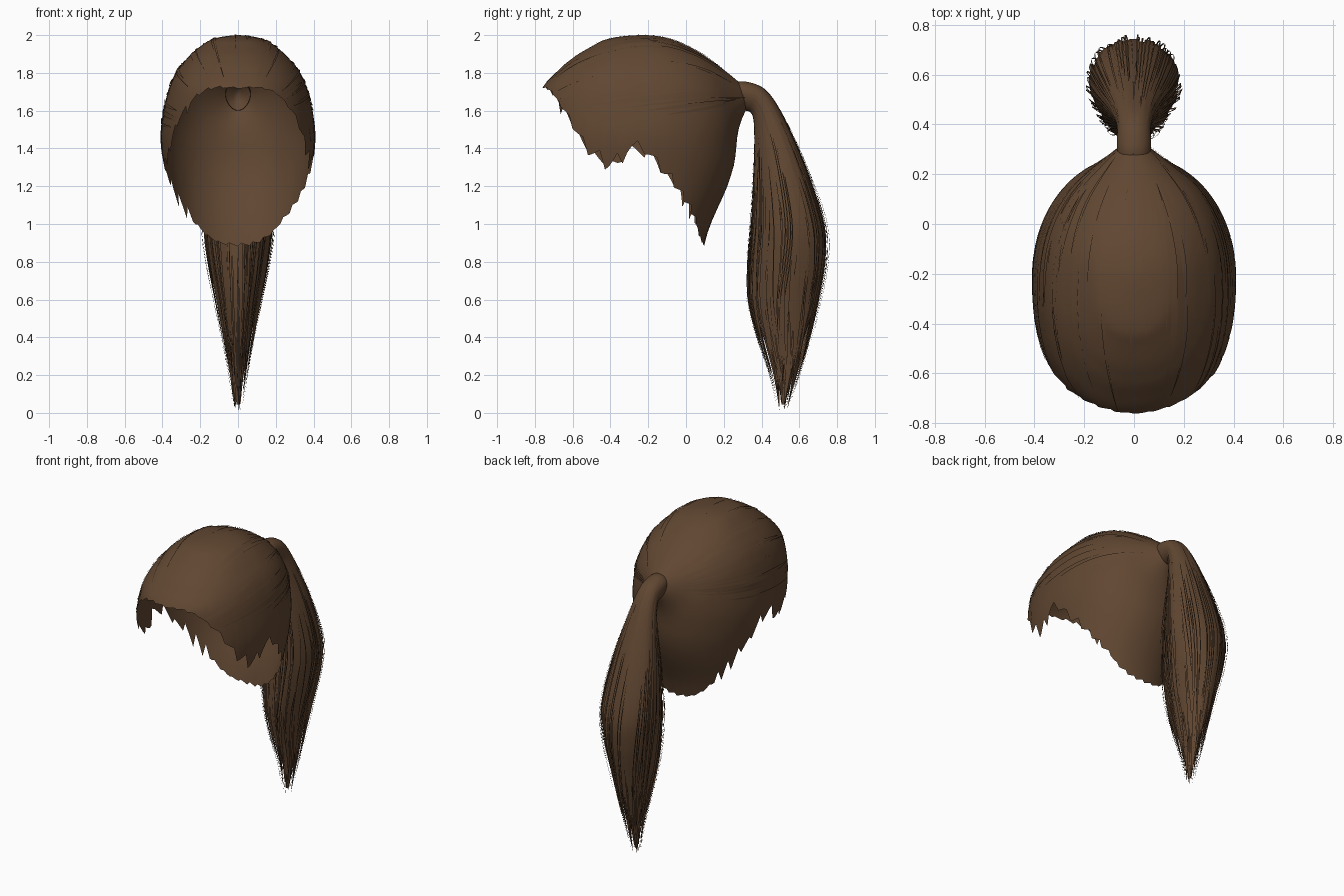
import bpy
import bmesh
import random
from math import sin, cos, pi, radians, copysign, sqrt
from mathutils import Vector
from mathutils.bvhtree import BVHTree

random.seed(4)
default_cube = bpy.data.objects.get("Cube")
if default_cube:
    bpy.data.objects.remove(default_cube, do_unlink=True)

# One flat brown for all the hair
brown = bpy.data.materials.new("chestnut brown hair")
brown.use_nodes = True
hair_colour = (0.118, 0.062, 0.031, 1)
brown.diffuse_color = hair_colour
shader = brown.node_tree.nodes["Principled BSDF"]
shader.inputs["Base Color"].default_value = hair_colour
shader.inputs["Roughness"].default_value = 0.8


def spline(rows, u):
    """Smooth interpolation through a list of equal-length tuples."""
    u = min(max(u, 0), len(rows) - 1.0001)
    i = int(u)
    t = u - i
    a, b, c, d = (rows[min(max(i + k, 0), len(rows) - 1)] for k in (-1, 0, 1, 2))
    return [q + t * (r - p + t * (2 * p - 5 * q + 4 * r - s + t * (3 * (q - r) + s - p))) / 2
            for p, q, r, s in zip(a, b, c, d)]


def lookup(keys, rows, value):
    """Spline lookup of rows by an ascending key."""
    for i in range(len(keys) - 1):
        if value <= keys[i + 1]:
            return spline(rows, i + (value - keys[i]) / (keys[i + 1] - keys[i]))
    return list(rows[-1])


def finish(name, bm, smooth_angle=60):
    mesh = bpy.data.meshes.new(name)
    bm.to_mesh(mesh)
    bm.free()
    mesh.materials.append(brown)
    obj = bpy.data.objects.new(name, mesh)
    bpy.context.collection.objects.link(obj)
    bpy.ops.object.select_all(action="DESELECT")
    obj.select_set(True)
    bpy.context.view_layer.objects.active = obj
    bpy.ops.object.shade_smooth_by_angle(angle=radians(smooth_angle))


def grid(bm, rows, closed=False):
    """Skin a list of point rows with quads."""
    verts = [[bm.verts.new(p) for p in row] for row in rows]
    for r0, r1 in zip(verts, verts[1:]):
        n = len(r0)
        for j in range(n if closed else n - 1):
            k = (j + 1) % n
            bm.faces.new((r0[j], r1[j], r1[k], r0[k]))
    return verts


# Scalp cap: height, front reach, back reach, half width
MID_Y = -0.22
sections = [(2.0, -0.22, -0.22, 0.0), (1.98, -0.41, -0.09, 0.13),
            (1.94, -0.50, 0.01, 0.2), (1.87, -0.61, 0.125, 0.275),
            (1.8, -0.69, 0.2, 0.33), (1.72, -0.76, 0.25, 0.365),
            (1.6, -0.78, 0.275, 0.395), (1.45, -0.78, 0.27, 0.41),
            (1.25, -0.75, 0.235, 0.385), (0.88, -0.7, 0.095, 0.33)]
depth_keys = [sqrt(2 - s[0]) for s in sections]

# Hairline height by angle from the forehead round to the nape
line_angles = [0, 18, 32, 46, 57, 70, 77, 84, 93, 103, 118, 133, 150, 165, 180]
line_heights = [(h,) for h in (1.72, 1.72, 1.68, 1.58, 1.44, 1.33, 1.33, 1.4,
                               1.37, 1.27, 1.15, 1.05, 0.95, 0.9, 0.89)]


def cap_point(phi, z):
    _, front, back, width = lookup(depth_keys, sections, sqrt(max(2 - z, 0)))
    power = 0.88 if cos(phi) > 0 else 0.96
    c = copysign(abs(cos(phi)) ** power, cos(phi))
    s = copysign(abs(sin(phi)) ** power, sin(phi))
    reach = (MID_Y - front) if c > 0 else (back - MID_Y)
    p = Vector((width * s, MID_Y - reach * c, z))
    # Pull the hair back into the tie
    if p.y > 0:
        d = Vector((p.x, (p.z - 1.68) * 0.95)).length
        p.y += 0.1 * max(0, 1 - d / 0.21) ** 2
    return p


SEGMENTS, ROWS = 144, 30
columns = []
for j in range(SEGMENTS):
    phi = 2 * pi * j / SEGMENTS
    degrees = abs((phi + pi) % (2 * pi) - pi) * 180 / pi
    edge = lookup(line_angles, line_heights, degrees)[0]
    # Chunky saw-tooth tufts along the sides
    if j % 4 == 0:
        tuft = random.uniform(0.01, 0.05)
    ragged = 1 if 38 < degrees < 140 else 0.2
    edge += ragged * tuft * ((j % 4) / 1.5 - 1)
    columns.append([cap_point(phi, 2 - (2 - edge) * (i / ROWS) ** 1.8)
                    for i in range(1, ROWS + 1)])
bm = bmesh.new()
rings = grid(bm, list(zip(*columns)), closed=True)
crown = bm.verts.new((0, MID_Y, 2))
for j in range(SEGMENTS):
    bm.faces.new((crown, rings[0][j], rings[0][(j + 1) % SEGMENTS]))
bmesh.ops.recalc_face_normals(bm, faces=bm.faces)
cap_tree = BVHTree.FromBMesh(bm)
finish("scalp_cap", bm)

# Swept strands lying just above the cap, converging on the tie
heart = Vector((0, -0.22, 1.6))
tie_direction = Vector((0, 0.5, 0.06)).normalized()
bm = bmesh.new()
for n in range(64):
    lean = random.uniform(-1.75, 1.75)
    side = Vector((sin(lean), 0, cos(lean)))
    start = random.uniform(0.1, 0.6)
    stop = random.uniform(start + 0.2, 0.97)
    half = random.uniform(0.004, 0.012)
    lift = random.uniform(1.004, 1.014)
    rows = []
    for i in range(15):
        t = i / 14
        sweep = pi * (start + (stop - start) * t)
        ray = side * sin(sweep) - tie_direction * cos(sweep)
        hit = cap_tree.ray_cast(heart, ray)[0]
        if hit is None:
            continue
        p = heart + (hit - heart) * lift
        across = tie_direction.cross(side) * half * sin(pi * (0.04 + 0.92 * t))
        rows.append((p - across, p + across))
    if len(rows) > 2:
        grid(bm, rows)
finish("swept_strands", bm)

# Ponytail stations: inner y, z, outer y, z, half width
stations = [(0.27, 1.6, 0.25, 1.75, 0.07), (0.31, 1.6, 0.32, 1.755, 0.074),
            (0.35, 1.575, 0.425, 1.71, 0.075), (0.36, 1.46, 0.52, 1.57, 0.1),
            (0.355, 1.25, 0.64, 1.3, 0.155), (0.345, 1.0, 0.735, 1.0, 0.19),
            (0.33, 0.8, 0.74, 0.8, 0.17), (0.33, 0.6, 0.705, 0.6, 0.13),
            (0.375, 0.4, 0.66, 0.4, 0.09), (0.44, 0.2, 0.605, 0.2, 0.055),
            (0.485, 0.0, 0.54, 0.0, 0.028)]
LAST = len(stations) - 1


def tail_point(u, angle, scale=1.0):
    """Point on the egg-shaped ponytail section, narrower toward the head."""
    yi, zi, yo, zo, width = spline(stations, u)
    inner, outer = Vector((0, yi, zi)), Vector((0, yo, zo))
    centre, half = (inner + outer) / 2, (outer - inner) / 2
    egg = 0.93 + 0.15 * cos(angle)
    return centre + scale * (half * cos(angle) + Vector((width * egg * sin(angle), 0, 0)))


# Grooved core of the ponytail, thinning to a point
bm = bmesh.new()
SIDES = 72
grooves = [random.uniform(-1, 0) for _ in range(SIDES)]
rows = []
for i in range(61):
    u = LAST * 0.97 * i / 60
    depth = 0.06 * min(1, max(0, u - 1.5))
    scale = 0.98 - 0.85 * max(0, (u - 6) / 4) ** 2
    rows.append([tail_point(u, 2 * pi * j / SIDES, scale * (1 + depth * grooves[j]))
                 for j in range(SIDES)])
grid(bm, rows, closed=True)
bmesh.ops.recalc_face_normals(bm, faces=bm.faces)
finish("ponytail_core", bm)


def tail_strands(name, count, thickness, spread, starts, ends):
    """Tapered ribbons running down the ponytail."""
    bm = bmesh.new()
    for n in range(count):
        angle = 2 * pi * (n + random.random()) / count
        first = random.uniform(*starts)
        end = random.uniform(*ends)
        scale = random.uniform(*spread)
        drift = random.uniform(-0.25, 0.25)
        rows = []
        for i in range(25):
            t = i / 24
            u = first + (end - first) * t
            a = angle + drift * t * t
            s = 0.97 + (scale - 0.97) * min(1, 3 * t)
            w = thickness * min(1, 0.3 + 4 * t, 3.5 * (1 - t) + 0.02)
            rows.append((tail_point(u, a - w, s), tail_point(u, a + w, s)))
        grid(bm, rows)
    finish(name, bm)


tail_strands("ponytail_locks", 80, 0.09, (0.88, 1.02), (1.8, 3.5), (8.4, 9.8))
tail_strands("ponytail_tip_locks", 22, 0.4, (0.45, 0.9), (5, 6.5), (9.3, LAST))
tail_strands("ponytail_flyaways", 90, 0.014, (0.98, 1.1), (1.8, 3.5), (7.5, 9.4))
